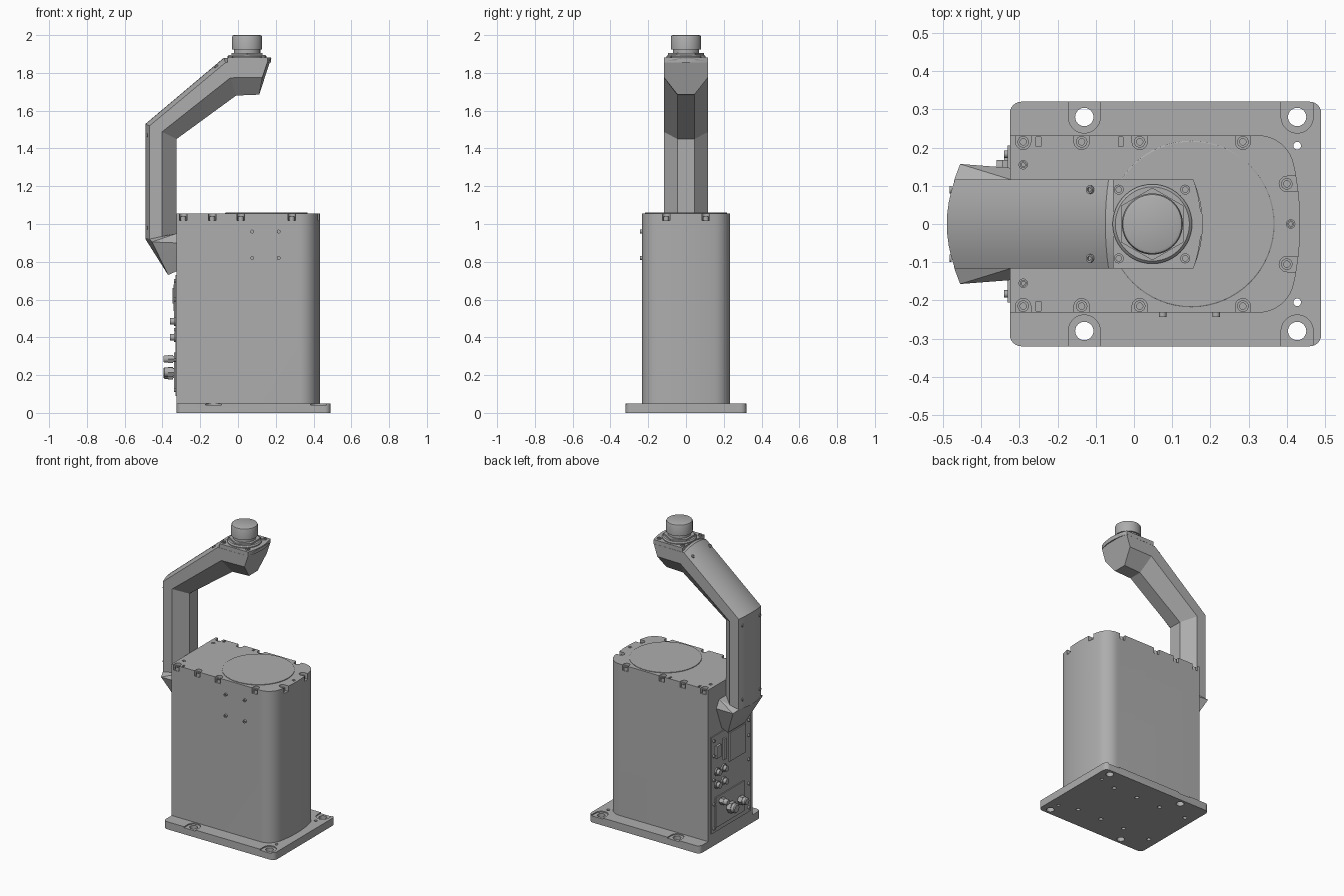
import bpy, bmesh, math
from mathutils import Vector, Matrix

if "Cube" in bpy.data.objects:
    bpy.data.objects.remove(bpy.data.objects["Cube"], do_unlink=True)

grey = bpy.data.materials.new("machine grey")
grey.use_nodes = True
grey.diffuse_color = (0.42, 0.42, 0.42, 1)
grey.node_tree.nodes["Principled BSDF"].inputs["Base Color"].default_value = (0.42, 0.42, 0.42, 1)


def add(name, bm):
    bmesh.ops.recalc_face_normals(bm, faces=bm.faces)
    mesh = bpy.data.meshes.new(name)
    bm.to_mesh(mesh)
    bm.free()
    mesh.materials.append(grey)
    ob = bpy.data.objects.new(name, mesh)
    bpy.context.collection.objects.link(ob)
    return ob


def add_prism(bm, pts, z0, z1):
    lo = [bm.verts.new((x, y, z0)) for x, y in pts]
    hi = [bm.verts.new((x, y, z1)) for x, y in pts]
    bm.faces.new(lo[::-1])
    bm.faces.new(hi)
    for i in range(len(pts)):
        j = (i + 1) % len(pts)
        bm.faces.new((lo[i], lo[j], hi[j], hi[i]))


def arc(cx, cy, r, a0, a1, n=10):
    angles = [math.radians(a0 + (a1 - a0) * i / n) for i in range(n + 1)]
    return [(cx + r * math.cos(a), cy + r * math.sin(a)) for a in angles]


def add_turned(bm, profile, base, axis=(0, 0, 1), sides=24):
    """Stack of (radius, height) rings along an axis, capped at both ends."""
    turn = Vector(axis).to_track_quat('Z', 'Y').to_matrix()
    rings = []
    for r, h in profile:
        rings.append([bm.verts.new(Vector(base) + turn @ Vector((x, y, h)))
                      for x, y in arc(0, 0, r, 0, 360, sides)[:-1]])
    for a, b in zip(rings, rings[1:]):
        for i in range(sides):
            j = (i + 1) % sides
            bm.faces.new((a[i], a[j], b[j], b[i]))
    bm.faces.new(rings[0][::-1])
    bm.faces.new(rings[-1])


def add_box(bm, centre, size):
    m = Matrix.Translation(centre) @ Matrix.Diagonal((*size, 1))
    bmesh.ops.create_cube(bm, size=1, matrix=m)


def finish(ob, cutter_bm=None, angle=25):
    bpy.ops.object.select_all(action='DESELECT')
    bpy.context.view_layer.objects.active = ob
    ob.select_set(True)
    if cutter_bm:
        cutter = add(ob.name + "_cutter", cutter_bm)
        mod = ob.modifiers.new("cut", 'BOOLEAN')
        mod.operation, mod.solver, mod.object = 'DIFFERENCE', 'EXACT', cutter
        mod.use_self = True
        bpy.ops.object.modifier_apply(modifier="cut")
        bpy.data.objects.remove(cutter, do_unlink=True)
    bpy.ops.object.shade_smooth_by_angle(angle=math.radians(angle))


def add_screw(bm, base, axis=(0, 0, 1), r=0.013, h=0.01):
    add_turned(bm, [(r, 0), (r, h), (r * .55, h), (r * .55, h * .4)], base, axis, 16)


X0, TOP, W = -0.325, 1.055, 0.232
SIDES = (-1, 1)
edge_screws = [(x, s * 0.215, 0, s) for x in (-0.29, -0.137, 0.015, 0.285) for s in SIDES]
edge_screws += [(0.4, s * 0.105, 1, 0) for s in SIDES]

# Base plate with recessed bolt holes
bm, cut = bmesh.new(), bmesh.new()
plate = []
for cx, cy, a in ((.46, .29, 0), (X0 + .03, .29, 90), (X0 + .03, -.29, 180), (.46, -.29, 270)):
    plate += arc(cx, cy, .03, a, a + 90, 6)
add_prism(bm, plate, 0, 0.05)
for s in SIDES:
    for x in (-0.13, 0.427):
        slot = arc(x, .28, .042, 180, 360, 14) + [(x + .042, .34), (x - .042, .34)]
        add_prism(cut, [(px, s * py) for px, py in slot][::s], 0.043, 0.07)
        add_turned(cut, [(.024, -.02), (.024, .06)], (x, s * .28, 0))
    add_turned(cut, [(.01, -.02), (.01, .08)], (.427, s * .205, 0), sides=16)
    for x in (-0.26, -0.06, 0.12, 0.3):
        add_turned(cut, [(.013, -.02), (.013, .02)], (x, s * .17, 0), sides=16)
finish(add("base_plate", bm), cut)

# Body housing with a bowed end and screw notches along the top rim
half = arc(.325, -W + .095, .095, -90, -12, 10) + arc(.435 - .745, 0, .745, -11, 0, 6)
outline = [(X0, -W)] + half + [(x, -y) for x, y in half[-2::-1]] + [(X0, W)]
bm, cut = bmesh.new(), bmesh.new()
add_prism(bm, outline, 0.05, TOP)
for x, y, dx, dy in edge_screws:
    a = math.degrees(math.atan2(dy, dx))
    notch = arc(x, y, .02, a + 90, a + 270, 10)
    notch += [(px + dx * .06, py + dy * .06) for px, py in (notch[-1], notch[0])]
    add_prism(cut, notch, TOP - .036, TOP + .02)
small_holes = [(-.29, -.155), (-.29, .155), (.41, 0)]
for x, y in small_holes:
    add_turned(cut, [(.011, -.02), (.011, .02)], (x, y, TOP), sides=16)
for x, y in ((-.25, -.215), (-.25, .215), (-.035, .215)):
    add_box(cut, (x, y, TOP), (.012, .025, .02))
finish(add("body_housing", bm), cut)

# Top cover disc
bm = bmesh.new()
add_turned(bm, [(.218, -.01), (.218, .004), (.215, .006)], (.15, 0, TOP), sides=64)
finish(add("cover_disc", bm))

# Housing screws
bm = bmesh.new()
for x, y, dx, dy in edge_screws:
    add_screw(bm, (x, y, TOP - .036), r=.015, h=.022)
for x, y in small_holes:
    add_screw(bm, (x, y, TOP - .02), r=.009, h=.018)
for x in (.075, .215):
    for z in (.82, .96):
        add_screw(bm, (x, -W, z), (0, -1, 0), .01, .012)
finish(add("housing_screws", bm))

# Connector panel on the end
bm = bmesh.new()
add_box(bm, (X0, 0, .41), (.012, .41, .64))
add_box(bm, (X0 - .006, -.06, .6), (.016, .17, .19))
add_box(bm, (X0 - .006, .075, .61), (.02, .025, .14))
add_box(bm, (X0 - .006, .145, .62), (.03, .045, .08))
add_box(bm, (X0 - .006, .02, .22), (.014, .3, .2))
for s in SIDES:
    for z in (.12, .28, .44, .6, .7):
        add_screw(bm, (X0 - .005, s * .183, z), (-1, 0, 0), .01, .01)
finish(add("connector_panel", bm))

# Round plugs and cable glands
bm = bmesh.new()
for y in (.15, .08):
    for z in (.4, .485):
        add_turned(bm, [(.026, 0), (.026, .015), (.018, .015), (.018, .035), (.01, .035)],
                   (X0, y, z), (-1, 0, 0))
for y, z, r in ((.12, .285, .024), (.03, .21, .038), (-.08, .215, .03)):
    add_turned(bm, [(r * .8, 0), (r * .8, .02), (r, .02), (r, .045)], (X0, y, z), (-1, 0, 0), 6)
    add_turned(bm, [(r * .8, .04), (r * .8, .064), (r * .65, .07)], (X0, y, z), (-1, 0, 0))
finish(add("plugs", bm))

# Arm: bowed outer side, chamfered inner side, swept through four stations
HW = 0.117
stations = [((-.49, .92), (X0, .92)), ((-.49, 1.53), (X0, 1.45)),
            ((-.075, 1.88), (-.01, 1.68)), ((.18, 1.88), (.115, 1.685))]
section = [(-.045, 1), (-HW, .53)]
section += [(HW * k / 4, .13 * (k / 4) ** 2) for k in range(-4, 5)]
section += [(HW, .53), (.045, 1)]
bm = bmesh.new()
rings = []
for outer, inner in stations:
    ring = []
    for y, t in section:
        x, z = Vector(outer).lerp(Vector(inner), t)
        if outer == stations[-1][0]:
            x -= 1.2 * y * y
        ring.append(bm.verts.new((x, y, z)))
    rings.append(ring)
for a, b in zip(rings, rings[1:]):
    for i in range(len(section)):
        j = (i + 1) % len(section)
        bm.faces.new((a[i], a[j], b[j], b[i]))
bm.faces.new(rings[0])
bm.faces.new(rings[-1])
finish(add("arm", bm), angle=20)

# Flared foot joining the arm to the housing
bm = bmesh.new()
bm.verts.new((-.49, 0, .92))
for s in SIDES:
    for x, y, z in ((-.47, HW, .92), (X0, HW, .95), (-.455, .157, .905),
                    (X0, .147, .9), (-.37, .09, .73), (X0, .09, .75)):
        bm.verts.new((x, s * y, z))
bmesh.ops.convex_hull(bm, input=bm.verts)
finish(add("arm_foot", bm), angle=15)

# Flat mounting pad on the arm head
bm = bmesh.new()
pad = [(-.055, -HW)] + [(.176 - 1.5 * y * y, y) for y in
                        (HW * k / 5 for k in range(-5, 6))] + [(-.055, HW)]
add_prism(bm, pad, 1.855, 1.882)
finish(add("head_pad", bm))

# Head flange, hex collar, neck and cap
bm = bmesh.new()
HX = 0.048
add_turned(bm, [(.104, 1.87), (.104, 1.888), (.097, 1.895)], (HX, 0, 0), sides=48)
hexagon = arc(HX, 0, .095, 30, 390, 6)[:-1]
add_prism(bm, hexagon, 1.89, 1.906)
add_turned(bm, [(.07, 1.9), (.07, 1.925), (.08, 1.925), (.08, 1.99), (.077, 1.997), (.07, 2)],
           (HX, 0, 0), sides=48)
finish(add("head_cap", bm), angle=35)

# Head and arm screws
bm = bmesh.new()
slope = Vector((-.35, 0, .415)).normalized()
for s in SIDES:
    for x in (-.04, .134):
        add_screw(bm, (x, s * .09, 1.88), r=.013, h=.01)
    add_screw(bm, (-.113, s * .09, 1.832), slope, .011, .007)
    for z in (.98, 1.47):
        add_screw(bm, (-.478, s * .09, z), (-1, 0, 0), .01, .005)
finish(add("arm_screws", bm))
